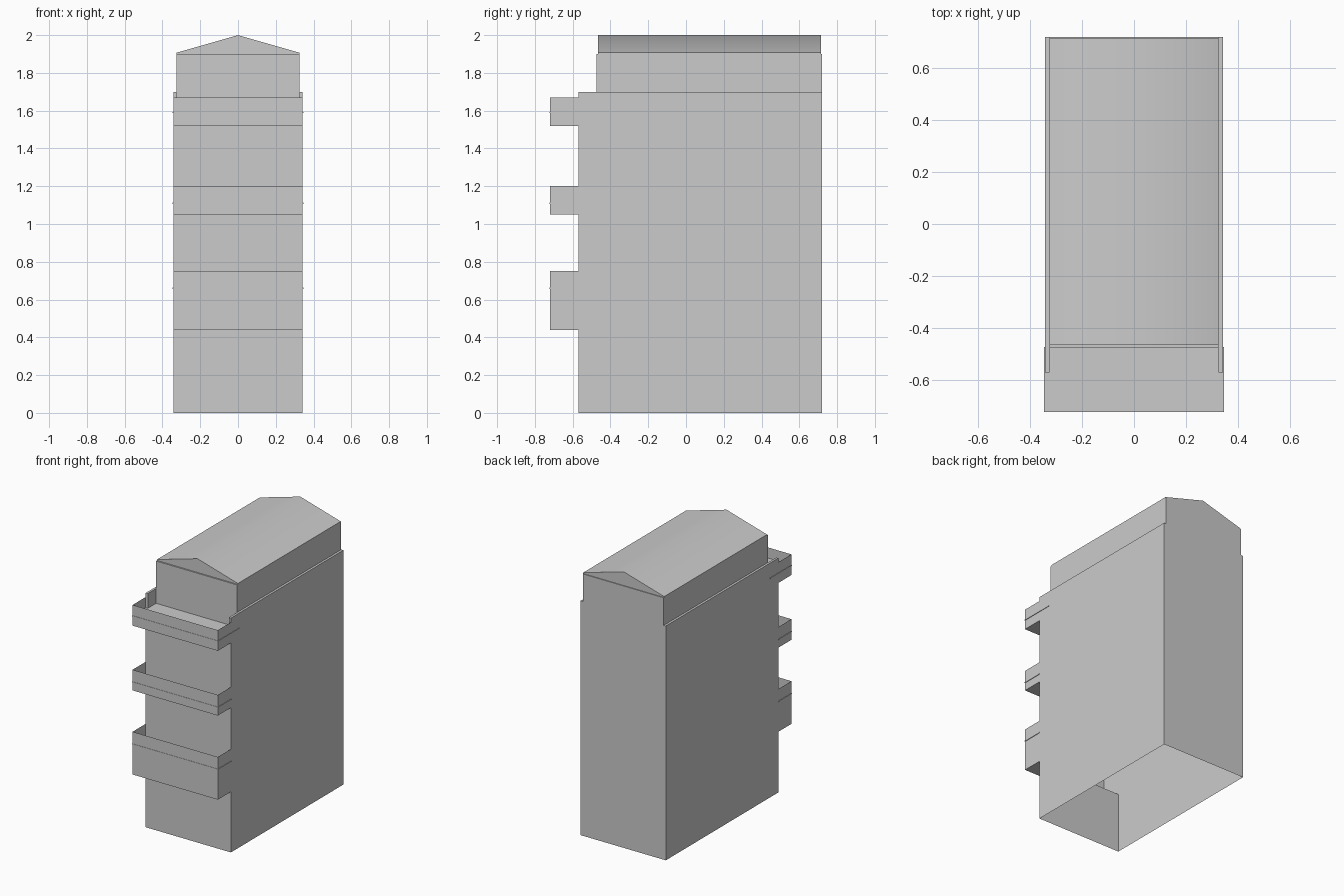
import bpy, bmesh

if "Cube" in bpy.data.objects:
    bpy.data.objects.remove(bpy.data.objects["Cube"])

W = 0.342                      # half width of the shell
FRONT, RAIL, BACK = -0.57, -0.72, 0.72
# balconies: underside, floor level, rail top, inner end of floor
BALCONIES = [(0.44, 0.66, 0.75, FRONT),
             (1.05, 1.11, 1.20, FRONT),
             (1.52, 1.59, 1.67, -0.472)]


def finish(name, bm):
    bmesh.ops.recalc_face_normals(bm, faces=bm.faces)
    mesh = bpy.data.meshes.new(name)
    bm.to_mesh(mesh)
    bm.free()
    obj = bpy.data.objects.new(name, mesh)
    bpy.context.collection.objects.link(obj)
    return obj


def strip(bm, profile, half):
    """Sweep an open (y, z) profile across x."""
    rows = [[bm.verts.new((x, y, z)) for x in (-half, half)] for y, z in profile]
    for a, b in zip(rows, rows[1:]):
        bm.faces.new((a[0], a[1], b[1], b[0]))


def box(name, x0, x1, y0, y1, z0, z1, open_bottom=False):
    bm = bmesh.new()
    bmesh.ops.create_cube(bm, size=1)
    for v in bm.verts:
        v.co = (x1 if v.co.x > 0 else x0,
                y1 if v.co.y > 0 else y0,
                z1 if v.co.z > 0 else z0)
    if open_bottom:
        low = [f for f in bm.faces if all(abs(v.co.z - z0) < 1e-5 for v in f.verts)]
        bmesh.ops.delete(bm, geom=low, context='FACES_ONLY')
    return finish(name, bm)


# Thin shell, open underneath: stepped side walls, front skin and back wall
bm = bmesh.new()
outline = [(BACK, 0), (FRONT, 0)]
wall_start = 0
for under, floor, top, inner in BALCONIES:
    outline += [(FRONT, under), (RAIL, under), (RAIL, top), (FRONT, top)]
    strip(bm, [(FRONT, wall_start), (FRONT, under), (RAIL, under), (RAIL, top)], W)
    wall_start = floor
outline += [(FRONT, 1.70), (BACK, 1.70)]
for x in (-W, W):
    bm.faces.new([bm.verts.new((x, y, z)) for y, z in outline])
strip(bm, [(BACK, 0), (BACK, 1.70)], W)
bmesh.ops.remove_doubles(bm, verts=bm.verts, dist=1e-4)
finish("house_shell", bm)

# Balcony floors, slightly wider than the rails
for i, (under, floor, top, inner) in enumerate(BALCONIES):
    box(f"balcony_floor_{i + 1}", -0.346, 0.346, RAIL - 0.002, inner,
        floor - 0.003, floor + 0.003)

# Parapets beside the attic
for side, name in ((-1, "left_parapet"), (1, "right_parapet")):
    xs = sorted((side * 0.325, side * (W - 0.0005)))
    box(name, *xs, FRONT, BACK - 0.0005, 1.59, 1.70)

# Attic storey
box("attic", -0.325, 0.325, -0.475, BACK - 0.0005, 1.59, 1.90, open_bottom=True)

# Low gabled roof with short eaves
bm = bmesh.new()
gable = [(-0.325, 1.90), (0.325, 1.90), (0.325, 1.907), (0, 2.0), (-0.325, 1.907)]
face = bm.faces.new([bm.verts.new((x, -0.465, z)) for x, z in gable])
ext = bmesh.ops.extrude_face_region(bm, geom=[face], use_keep_orig=True)
for v in ext["geom"]:
    if isinstance(v, bmesh.types.BMVert):
        v.co.y = 0.714
roof = finish("roof", bm)
bpy.context.view_layer.objects.active = roof
roof.select_set(True)
bpy.ops.object.shade_smooth_by_angle(angle=0.65)
